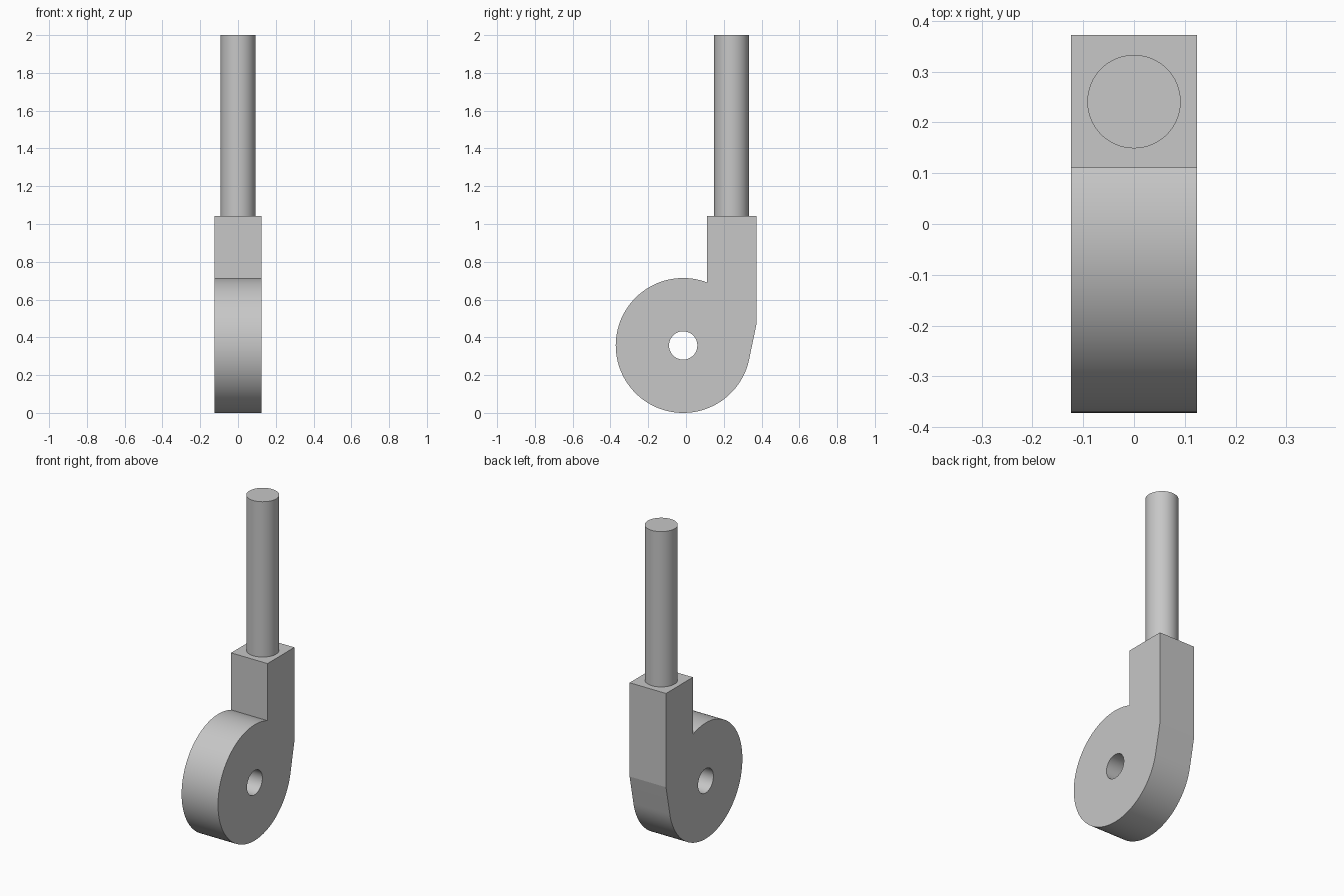
import bpy
import bmesh
from math import acos, atan2, cos, hypot, pi, radians, sin

cube = bpy.data.objects.get("Cube")
if cube:
    bpy.data.objects.remove(cube, do_unlink=True)

# Main dimensions
HALF_WIDTH = 0.124
HUB_Y, HUB_Z, HUB_R = -0.015, 0.357, 0.357
HOLE_R = 0.075
BACK, STEP = 0.372, 0.11
BLOCK_TOP, BEND_Z = 1.043, 0.465
ROD_R, ROD_Y, ROD_TOP = 0.092, 0.241, 2.0

grey = bpy.data.materials.new("plain grey")
grey.use_nodes = True
colour = (0.57, 0.57, 0.57, 1)
grey.diffuse_color = colour
grey.node_tree.nodes["Principled BSDF"].inputs["Base Color"].default_value = colour


def finish(obj):
    obj.data.materials.append(grey)
    bpy.ops.object.select_all(action="DESELECT")
    obj.select_set(True)
    bpy.context.view_layer.objects.active = obj
    bpy.ops.object.shade_smooth_by_angle(angle=radians(10))


def arc(radius, start, end, steps):
    angles = (start + (end - start) * i / steps for i in range(steps + 1))
    return [(HUB_Y + radius * cos(a), HUB_Z + radius * sin(a)) for a in angles]


# Eye bracket: round hub running tangentially into a square block, with a cross hole
dy, dz = BACK - HUB_Y, BEND_Z - HUB_Z
tangent = atan2(dz, dy) - acos(HUB_R / hypot(dy, dz))
notch = acos((STEP - HUB_Y) / HUB_R)
outline = arc(HUB_R, notch, 2 * pi + tangent, 96)
outline += [(BACK, BEND_Z), (BACK, BLOCK_TOP), (STEP, BLOCK_TOP)]
hole = arc(HOLE_R, 0, 2 * pi, 48)[:-1]

bm = bmesh.new()
for loop in (outline, hole):
    verts = [bm.verts.new((-HALF_WIDTH, y, z)) for y, z in loop]
    for i, v in enumerate(verts):
        bm.edges.new((verts[i - 1], v))
bmesh.ops.triangle_fill(bm, use_beauty=True, use_dissolve=False, edges=bm.edges[:], normal=(-1, 0, 0))
side = bmesh.ops.extrude_face_region(bm, geom=bm.faces[:], use_keep_orig=True)
moved = [g for g in side["geom"] if isinstance(g, bmesh.types.BMVert)]
bmesh.ops.translate(bm, verts=moved, vec=(2 * HALF_WIDTH, 0, 0))
bmesh.ops.recalc_face_normals(bm, faces=bm.faces[:])
mesh = bpy.data.meshes.new("eye_bracket")
bm.to_mesh(mesh)
bm.free()
bracket = bpy.data.objects.new("eye_bracket", mesh)
bpy.context.collection.objects.link(bracket)
finish(bracket)

# Round rod standing on the block
bpy.ops.mesh.primitive_cylinder_add(vertices=64, radius=ROD_R, depth=ROD_TOP - BLOCK_TOP,
                                    location=(0, ROD_Y, (ROD_TOP + BLOCK_TOP) / 2))
rod = bpy.context.object
rod.name = "rod"
finish(rod)
